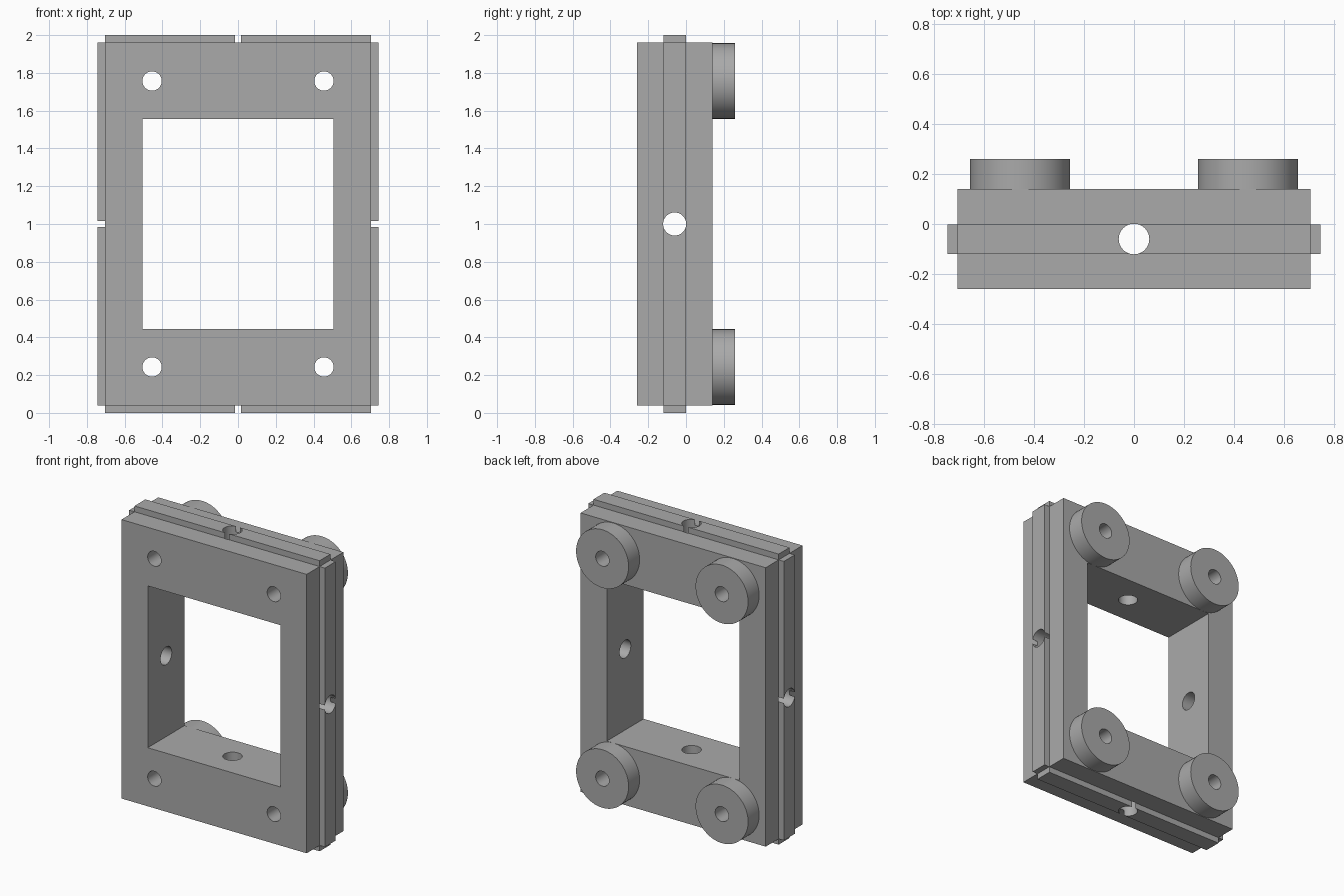
import bpy
import math
from mathutils import Vector

if "Cube" in bpy.data.objects:
    bpy.data.objects.remove(bpy.data.objects["Cube"], do_unlink=True)

GREY = (0.4, 0.4, 0.4, 1)
mat = bpy.data.materials.new("plain grey")
mat.use_nodes = True
mat.diffuse_color = GREY
mat.node_tree.nodes["Principled BSDF"].inputs["Base Color"].default_value = GREY

RIDGE_Y = -0.06      # centre plane of the ridge and of the side holes
FRONT, BACK = -0.26, 0.14
AXIS_ROT = {"X": (0, math.pi / 2, 0), "Y": (math.pi / 2, 0, 0), "Z": (0, 0, 0)}


def finish(name):
    ob = bpy.context.object
    bpy.ops.object.transform_apply(location=True, rotation=True, scale=True)
    ob.name = name
    ob.data.materials.append(mat)
    return ob


def box(name, low, high):
    low, high = Vector(low), Vector(high)
    bpy.ops.mesh.primitive_cube_add(size=1, location=(low + high) / 2)
    bpy.context.object.scale = high - low
    return finish(name)


def rod(name, axis, centre, radius, length):
    bpy.ops.mesh.primitive_cylinder_add(vertices=64, radius=radius, depth=length,
                                        location=centre, rotation=AXIS_ROT[axis])
    return finish(name)


def combine(target, tool, operation):
    mod = target.modifiers.new("combine", "BOOLEAN")
    mod.operation, mod.object, mod.solver = operation, tool, "EXACT"
    bpy.context.view_layer.objects.active = target
    bpy.ops.object.modifier_apply(modifier=mod.name)
    bpy.data.objects.remove(tool, do_unlink=True)


def smooth(ob):
    bpy.ops.object.select_all(action="DESELECT")
    ob.select_set(True)
    bpy.context.view_layer.objects.active = ob
    bpy.ops.object.shade_smooth_by_angle(angle=math.radians(30))


# Frame block with a ridge on each outer side, open at the corners
frame = box("frame", (-0.705, FRONT, 0.04), (0.705, BACK, 1.96))
y0, y1 = RIDGE_Y - 0.059, RIDGE_Y + 0.059
combine(frame, box("side_ridges", (-0.745, y0, 0.04), (0.745, y1, 1.96)), "UNION")
combine(frame, box("end_ridges", (-0.705, y0, 0), (0.705, y1, 2)), "UNION")

# Central window and the holes through the four sides
combine(frame, box("window", (-0.505, -1, 0.443), (0.505, 1, 1.557)), "DIFFERENCE")
for axis in "XZ":
    combine(frame, rod("side_hole", axis, (0, RIDGE_Y, 1), 0.061, 3), "DIFFERENCE")

# Round feet on the back, bored through together with the frame
for x, side in ((0.455, "left"), (-0.455, "right")):
    for z, level in ((0.243, "lower"), (1.757, "upper")):
        foot = rod(f"{level}_{side}_foot", "Y", (x, 0.2, z), 0.2, 0.12)
        for part in (frame, foot):
            combine(part, rod("bore", "Y", (x, 0, z), 0.051, 2), "DIFFERENCE")
        smooth(foot)
smooth(frame)
